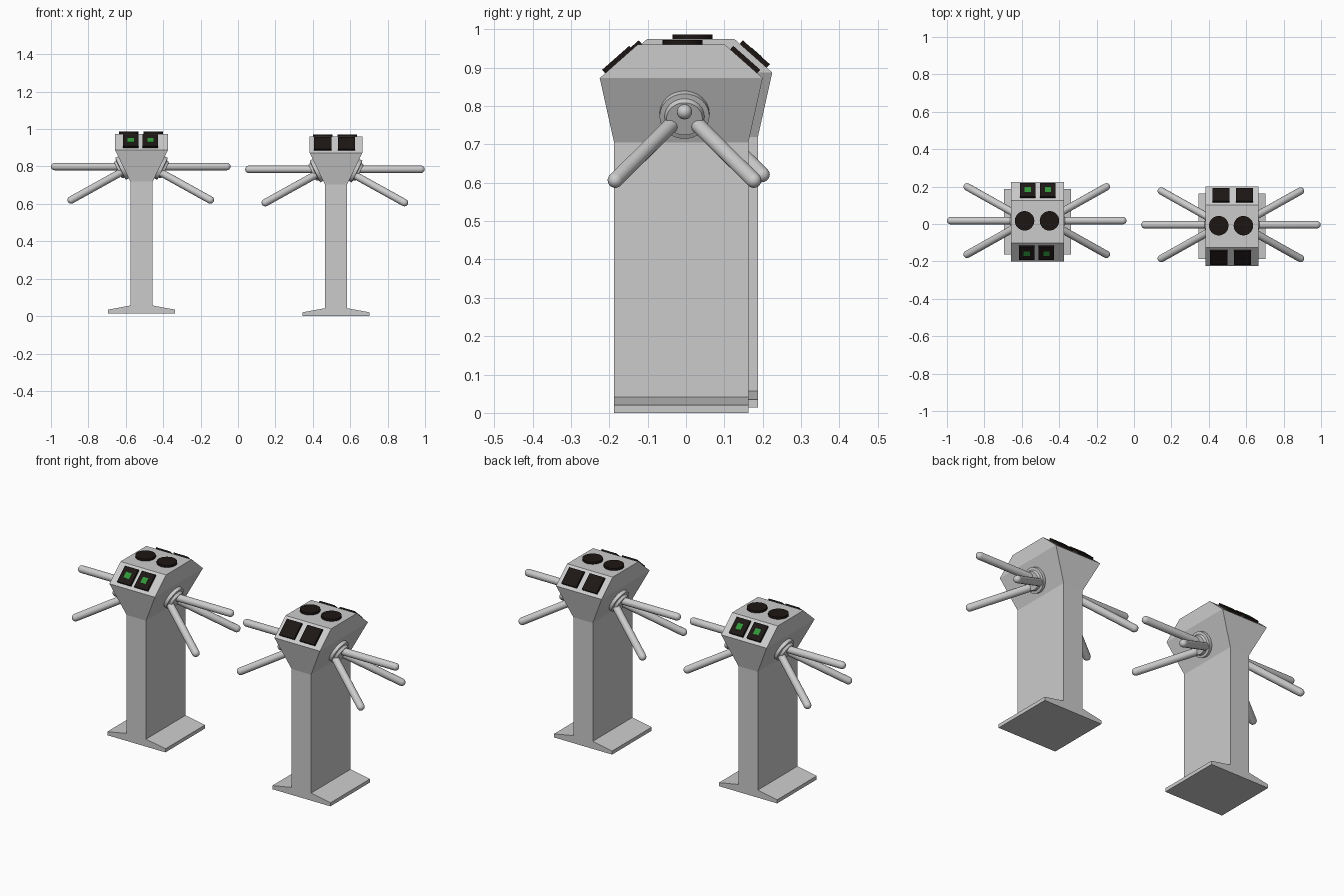
import bpy, bmesh, math
from mathutils import Vector, Matrix

if "Cube" in bpy.data.objects:
    bpy.data.objects.remove(bpy.data.objects["Cube"])


def material(name, color):
    m = bpy.data.materials.new(name)
    m.diffuse_color = (*color, 1)
    m.use_nodes = True
    m.node_tree.nodes["Principled BSDF"].inputs["Base Color"].default_value = m.diffuse_color
    return m


BLACK = material("black_panel", (0.012, 0.008, 0.007))
GREEN = material("green_light", (0.03, 0.3, 0.04))


def finish(name, bm, mat=None, smooth=False):
    bmesh.ops.recalc_face_normals(bm, faces=bm.faces)
    me = bpy.data.meshes.new(name)
    bm.to_mesh(me)
    bm.free()
    ob = bpy.data.objects.new(name, me)
    bpy.context.collection.objects.link(ob)
    if mat:
        me.materials.append(mat)
    if smooth:
        bpy.ops.object.select_all(action='DESELECT')
        ob.select_set(True)
        bpy.context.view_layer.objects.active = ob
        bpy.ops.object.shade_smooth_by_angle(angle=math.radians(40))
    return ob


def loft(name, rings):
    bm = bmesh.new()
    loops = [[bm.verts.new(p) for p in ring] for ring in rings]
    n = len(loops[0])
    for a, b in zip(loops, loops[1:]):
        for i in range(n):
            j = (i + 1) % n
            bm.faces.new((a[i], a[j], b[j], b[i]))
    bm.faces.new(loops[0])
    bm.faces.new(loops[-1])
    return finish(name, bm)


def turned(name, start, axis, profile, sides=24, mat=None):
    """Solid of revolution from (radius, distance along axis) pairs."""
    bm = bmesh.new()
    vs = [bm.verts.new((r, 0, h)) for r, h in profile]
    es = [bm.edges.new(p) for p in zip(vs, vs[1:])]
    bmesh.ops.spin(bm, geom=vs + es, cent=(0, 0, 0), axis=(0, 0, 1),
                   angle=2 * math.pi, steps=sides)
    bmesh.ops.remove_doubles(bm, verts=bm.verts, dist=1e-5)
    rot = Vector((0, 0, 1)).rotation_difference(Vector(axis)).to_matrix().to_4x4()
    bmesh.ops.transform(bm, matrix=Matrix.Translation(start) @ rot, verts=bm.verts)
    return finish(name, bm, mat, True)


def slab(name, center, size, tilt, mat):
    bm = bmesh.new()
    bmesh.ops.create_cube(bm, size=1)
    m = Matrix.Translation(center) @ Matrix.Rotation(tilt, 4, 'X') @ Matrix.Diagonal((*size, 1))
    bmesh.ops.transform(bm, matrix=m, verts=bm.verts)
    return finish(name, bm, mat)


def turnstile(side, x0, y0, z0, ax, ay, disc_x, disc_y, front_x, back_x, lit):
    # pedestal: one profile extruded front to back
    half = [(0.18, 0), (0.18, 0.02), (0.06, 0.042), (0.06, 0.705)]
    profile = half + [(-x, z) for x, z in reversed(half)]
    loft(side + "_pedestal", [[(x0 + x, y0 + y, z0 + z) for x, z in profile]
                              for y in (-0.175, 0.175)])
    # flared head with sloped ends
    rings = [(0.06, 0.175, 0.705), (0.141, 0.2125, 0.873), (0.141, 0.114, 0.96)]
    loft(side + "_head", [[(x0 + sx * hx, y0 + sy * hy, z0 + z)
                           for sx, sy in ((-1, -1), (1, -1), (1, 1), (-1, 1))]
                          for hx, hy, z in rings])
    # round readers on top
    for x in disc_x:
        turned(side + "_reader", (x, disc_y, z0 + 0.955), (0, 0, 1),
               [(0, 0), (0.052, 0), (0.052, 0.017), (0, 0.017)], 32, BLACK)
    # display panels on both slopes
    w = 0.083 if lit else 0.092
    slope = math.atan2(0.087, 0.0985)
    for s, xs, label in ((-1, front_x, "front"), (1, back_x, "back")):
        n = Vector((0, s * math.sin(slope), math.cos(slope)))
        base = Vector((0, y0 + s * 0.163, z0 + 0.9167))
        for x in xs:
            c = base + Vector((x, 0, 0))
            slab(f"{side}_{label}_display", c + n * 0.005, (w, 0.094, 0.014),
                 -s * slope, BLACK)
            if lit:
                slab(f"{side}_{label}_light", c + n * 0.0115, (0.034, 0.034, 0.003),
                     -s * slope, GREEN)
    # hubs and tripod arms on both sides
    r, length = 0.02, 0.43
    cap = [(r * math.cos(t), length - r + r * math.sin(t))
           for t in (0, 0.4, 0.8, 1.2)]
    for s in (-1, 1):
        turned(side + "_hub", (x0 + s * 0.088, ay, z0 + 0.785), (s * 0.9, 0, -0.436),
               [(0, 0), (0.065, 0), (0.065, 0.027), (0.052, 0.029),
                (0.047, 0.043), (0, 0.043)], 32)
        for d in ((1, 0, 0), (0.785, 0.44, -0.435), (0.785, -0.44, -0.435)):
            turned(side + "_arm", (ax + s * 0.05, ay, z0 + 0.785),
                   (s * d[0], d[1], d[2]), [(0, 0), (r, 0)] + cap + [(0, length)], 16)


turnstile("left", -0.516, 0.0125, 0.0145, -0.52, 0.018, (-0.585, -0.452), 0.017,
          (-0.573, -0.468), (-0.569, -0.46), True)
turnstile("right", 0.524, -0.0125, 0.0, 0.518, -0.004, (0.453, 0.585), -0.009,
          (0.453, 0.58), (0.465, 0.591), False)
